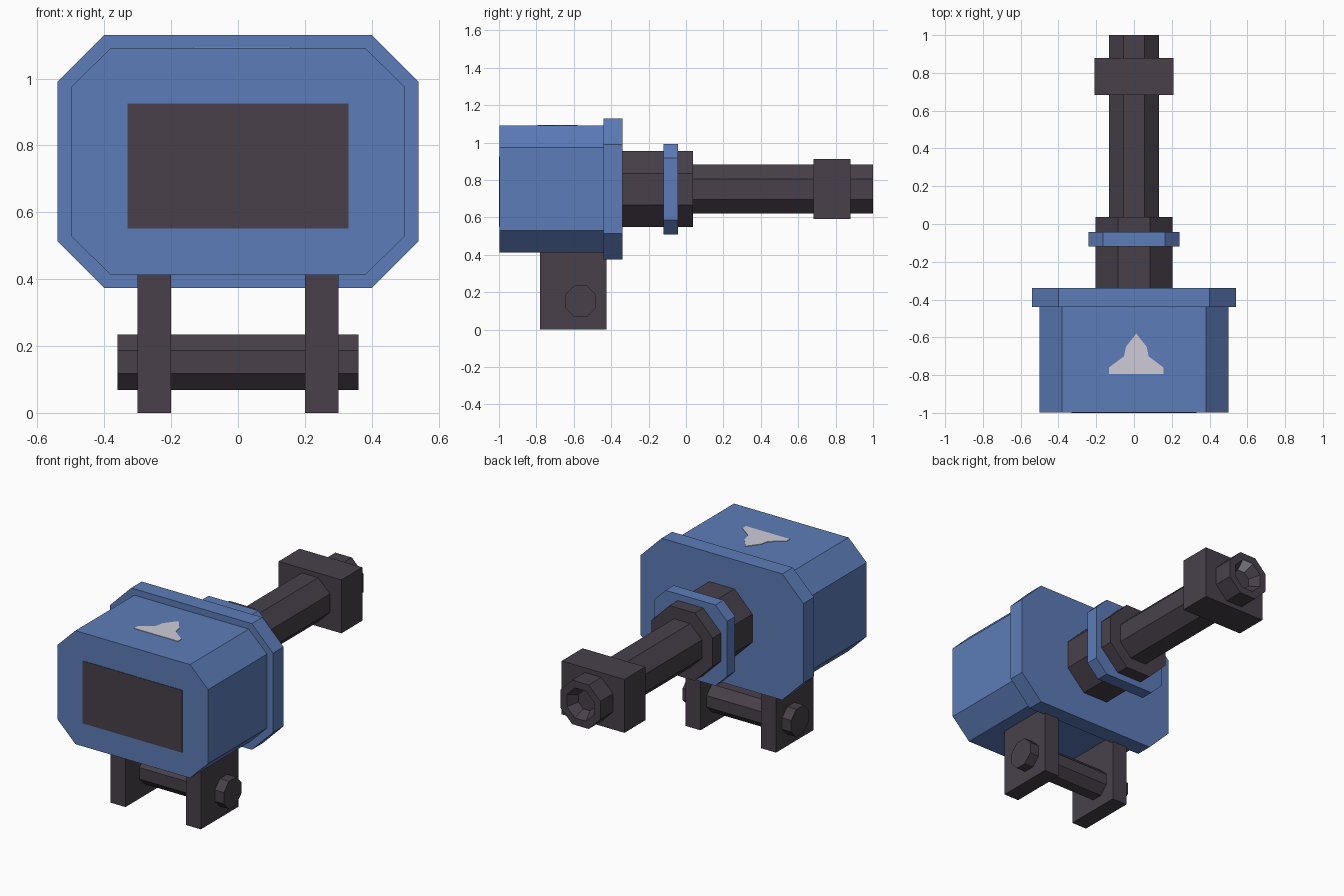
import bpy, bmesh, math

if "Cube" in bpy.data.objects:
    bpy.data.objects.remove(bpy.data.objects["Cube"])


def material(name, rgb):
    m = bpy.data.materials.new(name)
    m.diffuse_color = (*rgb, 1.0)
    m.use_nodes = True
    m.node_tree.nodes["Principled BSDF"].inputs["Base Color"].default_value = m.diffuse_color
    return m


BLUE = material("blue_paint", (0.107, 0.202, 0.479))
DARK = material("dark_metal", (0.065, 0.051, 0.069))
LIGHT = material("light_grey", (0.62, 0.60, 0.68))
AXIS_Z = 0.752                       # height of the barrel axis


def chamfered(hw, hh, cu, cv, centre=(0, AXIS_Z)):
    """Rectangle outline with cut corners."""
    pts = [(hw, hh - cv), (hw - cu, hh), (cu - hw, hh), (-hw, hh - cv),
           (-hw, cv - hh), (cu - hw, -hh), (hw - cu, -hh), (hw, cv - hh)]
    return [(u + centre[0], v + centre[1]) for u, v in pts]


def octagon(h, centre=(0, AXIS_Z)):
    c = h * (1 - math.tan(math.pi / 8))
    return chamfered(h, h, c, c, centre)


def rect(hw, hh, u, v):
    return [(u - hw, v - hh), (u + hw, v - hh), (u + hw, v + hh), (u - hw, v + hh)]


PLACE = {"x": lambda u, v, t: (t, u, v),
         "y": lambda u, v, t: (u, t, v),
         "z": lambda u, v, t: (u, v, t)}


def loft(name, axis, rings, mat):
    """Join (outline, position) rings along an axis and cap both ends."""
    bm = bmesh.new()
    loops = [[bm.verts.new(PLACE[axis](u, v, t)) for u, v in o] for o, t in rings]
    n = len(loops[0])
    for a, b in zip(loops, loops[1:]):
        for i in range(n):
            j = (i + 1) % n
            bm.faces.new((a[i], a[j], b[j], b[i]))
    bm.faces.new(loops[0])
    bm.faces.new(loops[-1])
    bmesh.ops.recalc_face_normals(bm, faces=bm.faces)
    me = bpy.data.meshes.new(name)
    bm.to_mesh(me)
    bm.free()
    me.materials.append(mat)
    ob = bpy.data.objects.new(name, me)
    bpy.context.collection.objects.link(ob)
    return ob


def prism(name, axis, outline, a, b, mat):
    return loft(name, axis, [(outline, a), (outline, b)], mat)


# Housing, rear flange and front panel
prism("housing", "y", chamfered(0.50, 0.34, 0.12, 0.118), -0.997, -0.43, BLUE)
prism("housing_flange", "y", chamfered(0.54, 0.378, 0.14, 0.14), -0.44, -0.34, BLUE)
prism("front_panel", "y", rect(0.33, 0.187, 0, 0.738), -1.0, -0.995, DARK)

# Light arrow marking on the roof
half = [(0.0, -0.58), (0.055, -0.65), (0.065, -0.70), (0.145, -0.76), (0.145, -0.793)]
arrow = half + [(-x, y) for x, y in reversed(half[1:])]
prism("roof_arrow_marking", "z", [(x + 0.012, y) for x, y in arrow], 1.088, 1.095, LIGHT)

# Barrel sleeve with its collar
prism("barrel_sleeve", "y", octagon(0.203), -0.35, 0.037, DARK)
prism("sleeve_collar", "y", chamfered(0.242, 0.242, 0.077, 0.077), -0.12, -0.043, BLUE)

# Barrel with a tapered muzzle recess, its ceiling light grey
barrel = loft("barrel", "y", [(octagon(0.132), 0.02), (octagon(0.132), 1.0),
                              (octagon(0.09), 1.0), (octagon(0.055), 0.94)], DARK)
barrel.data.materials.append(LIGHT)
for p in barrel.data.polygons:
    if p.normal.z < -0.5 and p.center.z > AXIS_Z and abs(p.center.x) < 0.01:
        p.material_index = 1
prism("muzzle_block", "y", rect(0.208, 0.16, 0, AXIS_Z), 0.682, 0.88, DARK)

# Mounting brackets and cross pin
for side, s in (("left", -1), ("right", 1)):
    prism(side + "_bracket", "x", rect(0.178, 0.21, -0.602, 0.21), s * 0.20, s * 0.30, DARK)
prism("mounting_pin", "x", octagon(0.083, (-0.565, 0.152)), -0.36, 0.36, DARK)
